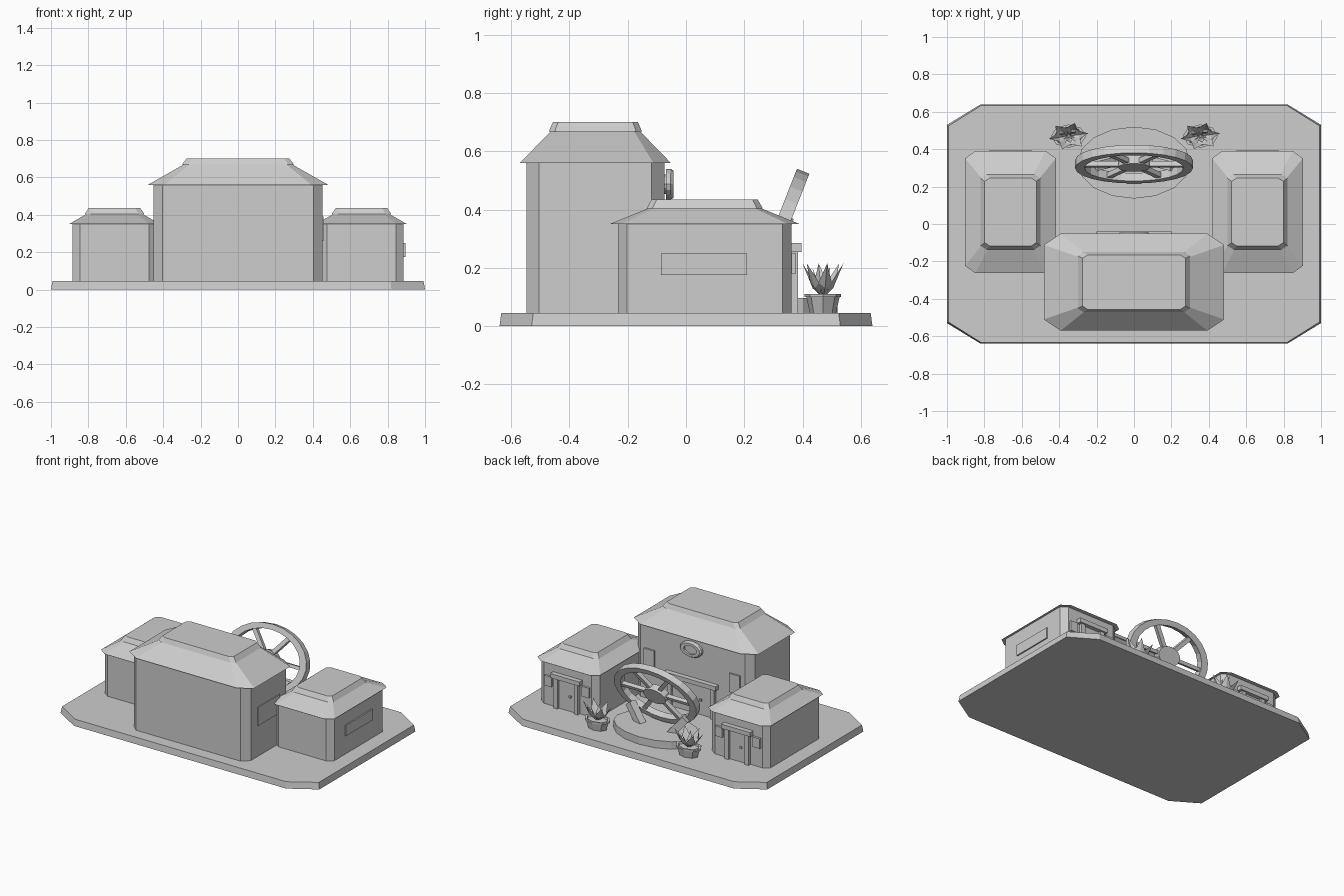
import bpy
import bmesh
from math import cos, sin, pi
from mathutils import Matrix, Vector

if "Cube" in bpy.data.objects:
    bpy.data.objects.remove(bpy.data.objects["Cube"], do_unlink=True)

stone = bpy.data.materials.new("pale_grey")
stone.use_nodes = True
GREY = (0.61, 0.61, 0.61, 1)
stone.diffuse_color = GREY
stone.node_tree.nodes["Principled BSDF"].inputs["Base Color"].default_value = GREY


def finish(name, bm):
    bmesh.ops.recalc_face_normals(bm, faces=bm.faces)
    mesh = bpy.data.meshes.new(name)
    bm.to_mesh(mesh)
    bm.free()
    mesh.materials.append(stone)
    obj = bpy.data.objects.new(name, mesh)
    bpy.context.scene.collection.objects.link(obj)
    return obj


def loft(name, loops, closed=False, matrix=None):
    """Skin matching loops of points; cap the ends unless closed."""
    bm = bmesh.new()
    rings = [[bm.verts.new(p) for p in loop] for loop in loops]
    pairs = list(zip(rings, rings[1:]))
    if closed:
        pairs.append((rings[-1], rings[0]))
    else:
        bm.faces.new(rings[0])
        bm.faces.new(rings[-1])
    n = len(rings[0])
    for a, b in pairs:
        for i in range(n):
            j = (i + 1) % n
            bm.faces.new((a[i], a[j], b[j], b[i]))
    if matrix:
        bm.transform(matrix)
    return finish(name, bm)


def octagon(cx, cy, hx, hy, cut_x, cut_y, z):
    quarter = [(hx, hy - cut_y), (hx - cut_x, hy)]
    half = quarter + [(-x, y) for x, y in reversed(quarter)]
    return [(cx + x, cy + y, z) for x, y in half + [(-x, -y) for x, y in half]]


def ellipse(cx, cy, rx, ry, z, n):
    return [(cx + rx * cos(2 * pi * i / n), cy + ry * sin(2 * pi * i / n), z)
            for i in range(n)]


def box(name, low, high, matrix=None):
    bm = bmesh.new()
    bmesh.ops.create_cube(bm, size=1)
    low, high = Vector(low), Vector(high)
    bm.transform(Matrix.Translation((low + high) / 2) @ Matrix.Diagonal((high - low).to_4d()))
    if matrix:
        bm.transform(matrix)
    return finish(name, bm)


def beam(name, start, end, width):
    start, end = Vector(start), Vector(end)
    turn = (end - start).to_track_quat('Z', 'Y').to_matrix().to_4x4()
    half = width / 2
    box(name, (-half, -half, 0), (half, half, (end - start).length),
        Matrix.Translation(start) @ turn)


def building(name, cx, cy, wall, eave, ring, top, levels):
    """Chamfered walls, sloping roof and a raised cap; sizes are half x, half y, cuts."""
    floor, eave_z, ring_z, top_z = levels
    loft(name + "_walls", [octagon(cx, cy, *wall, z) for z in (floor, eave_z)])
    loft(name + "_roof", [
        octagon(cx, cy, *eave, eave_z),
        octagon(cx, cy, ring[0] - 0.012, ring[1] - 0.008, 0.03, 0.02, ring_z)])
    loft(name + "_roof_cap", [
        octagon(cx, cy, *ring, 0.03, 0.02, ring_z - 0.002),
        octagon(cx, cy, *top, 0.028, 0.018, top_z)])


def doorway(name, cx, wall_y, half, top):
    """Posts, lintel, door panel and knob on a back wall."""
    y = wall_y - 0.01
    for side in (-1, 1):
        x = cx + side * (half - 0.035)
        box(name + "_post", (x - 0.015, y, GROUND), (x + 0.015, wall_y + 0.025, top - 0.03))
    box(name + "_lintel", (cx - half, y, top - 0.03), (cx + half, wall_y + 0.036, top))
    inner = half - 0.05
    box(name + "_door", (cx - inner, y, GROUND), (cx + inner, wall_y + 0.008, top - 0.03))
    box(name + "_knob", (cx - inner * 0.5, y, 0.14), (cx - inner * 0.5 + 0.015, wall_y + 0.016, 0.155))


# Ground slab
GROUND = 0.045
loft("ground_slab", [octagon(0, 0, 1.0, 0.64, 0.18, 0.11, 0),
                     octagon(0, 0, 0.992, 0.634, 0.175, 0.11, GROUND)])

# Main hall with entrance, windows and round ornament
building("main_hall", 0, -0.311, (0.452, 0.237, 0.048, 0.044), (0.482, 0.259, 0.09, 0.06),
         (0.30, 0.16), (0.275, 0.146), (GROUND, 0.56, 0.67, 0.70))
doorway("main", 0, -0.075, 0.2, 0.285)
box("main_side_window", (0.44, -0.43, 0.26), (0.457, -0.19, 0.39))
for side in (-1, 1):
    box("main_back_window", (side * 0.33 - 0.04, -0.08, 0.265), (side * 0.33 + 0.04, -0.062, 0.395))

wall_turn = Matrix.Translation((0, -0.075, 0.487)) @ Matrix.Rotation(-pi / 2, 4, 'X')
loft("ornament_ring", [ellipse(0, 0, 0.085 * r, 0.053 * r, z, 16) for r, z in
                       ((1, 0.006), (1, 0.022), (0.88, 0.032), (0.58, 0.032), (0.58, 0.006))],
     True, wall_turn)
loft("ornament_center", [ellipse(0, 0, 0.053, 0.033, z, 16) for z in (0, 0.018)], False, wall_turn)

# Side houses
for side, name in ((-1, "right_house"), (1, "left_house")):
    cx = side * 0.66
    building(name, cx, 0.064, (0.226, 0.298, 0.042, 0.031), (0.243, 0.327, 0.055, 0.04),
             (0.16, 0.2), (0.138, 0.182), (GROUND, 0.35, 0.405, 0.435))
    doorway(name, cx, 0.36, 0.113, 0.285)
    for offset in (-0.145, 0.145):
        x = cx + offset
        box(name + "_back_window", (x - 0.028, 0.35, 0.18), (x + 0.028, 0.377, 0.25))
box("left_house_side_window", (0.87, -0.085, 0.175), (0.895, 0.21, 0.25))

# Round platform and leaning wheel
loft("wheel_platform", [ellipse(0, 0.328, 0.302, 0.192, z, 16) for z in (GROUND, 0.097)])
lean = Matrix(((1, 0, 0, 0), (0, 0.365, -0.931, 0.32), (0, 0.931, 0.365, 0.322), (0, 0, 0, 1)))
lean = lean @ Matrix.Diagonal((0.315, 0.225, 1, 1))
loft("wheel_rim", [ellipse(0, 0, r, r, z, 24) for r, z in
                   ((1, -0.023), (1, 0.023), (0.84, 0.023), (0.84, -0.023))], True, lean)
loft("wheel_hub", [ellipse(0, 0, 0.27, 0.27, z, 16) for z in (-0.03, 0.02)], False, lean)
for i in range(6):
    box("wheel_spoke", (0.1, -0.05, -0.014), (0.88, 0.05, 0.014),
        lean @ Matrix.Rotation(i * pi / 3, 4, 'Z'))
for side in (-1, 1):
    beam("wheel_strut", (side * 0.215, 0.305, 0.2), (side * 0.115, 0.33, 0.08), 0.05)

# Potted spiky plants
for cx in (-0.35, 0.355):
    cy = 0.47
    loft("plant_pot", [ellipse(cx, cy, 0.09 * r, 0.06 * r, z, 8) for r, z in
                       ((0.75, GROUND), (0.95, 0.1), (1.04, 0.1), (1.04, 0.111),
                        (0.85, 0.111), (0.8, 0.1))])
    bm = bmesh.new()
    for count, reach, tip_z, phase in ((6, 1.0, 0.215, 0.2), (3, 0.5, 0.2, 0.7)):
        for i in range(count):
            a = phase + 2 * pi * i / count

            def spot(r, turn, z):
                return bm.verts.new((cx + 0.107 * r * cos(a + turn),
                                     cy + 0.074 * r * sin(a + turn), z))
            root = spot(0.05, 0, 0.1)
            fold = spot(0.5 * reach, 0, 0.13)
            left = spot(0.6 * reach, 0.55, 0.15)
            right = spot(0.6 * reach, -0.55, 0.15)
            tip = spot(reach, 0, tip_z)
            for corners in ((root, fold, left), (root, right, fold),
                            (left, fold, tip), (fold, right, tip)):
                bm.faces.new(corners)
    finish("plant_leaves", bm)
